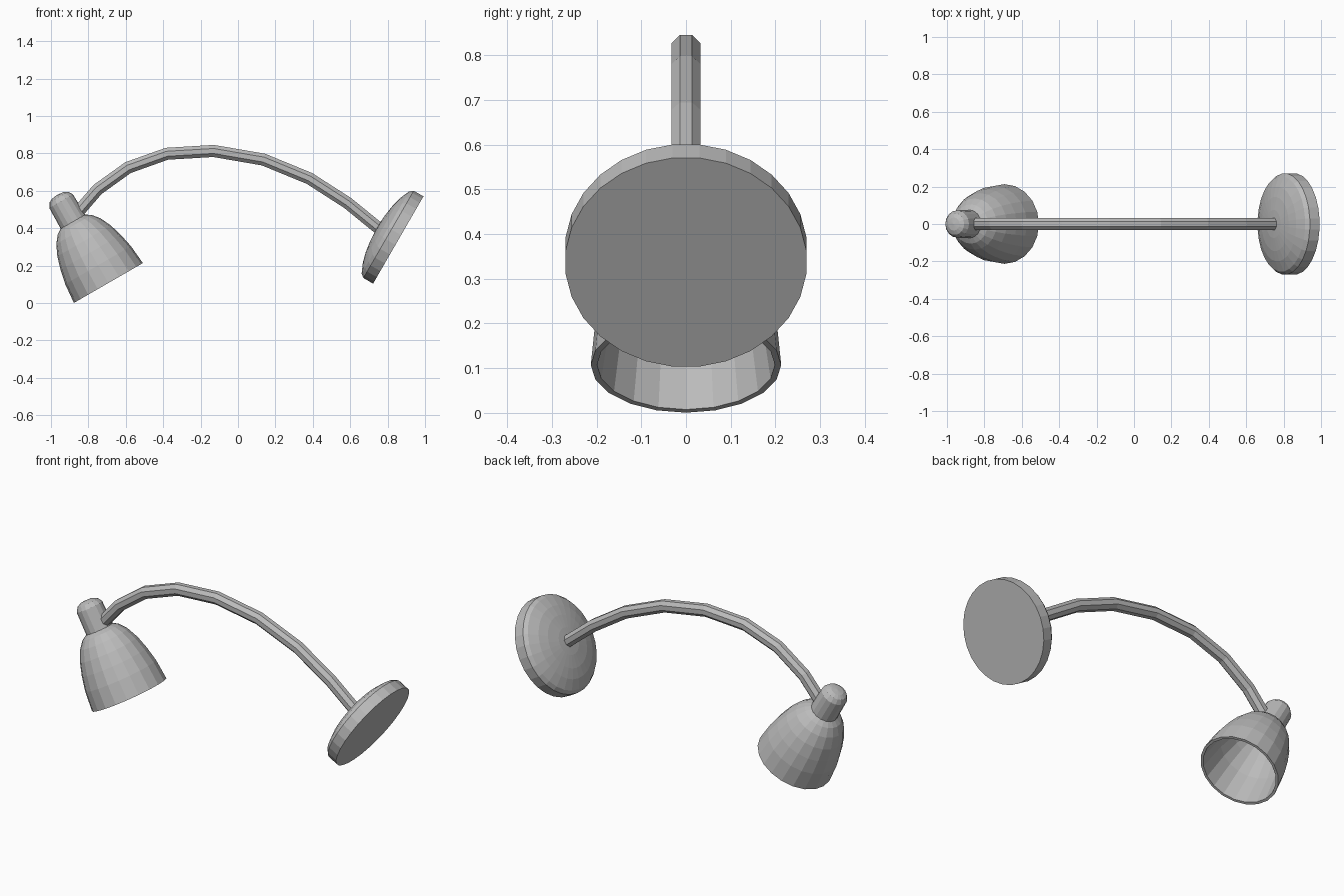
import bpy
import bmesh
from math import cos, sin, pi, radians
from mathutils import Vector, Matrix

cube = bpy.data.objects.get("Cube")
if cube:
    bpy.data.objects.remove(cube, do_unlink=True)

grey = bpy.data.materials.new("warm_grey_metal")
grey.use_nodes = True
COLOUR = (0.5, 0.5, 0.5, 1)
grey.diffuse_color = COLOUR
grey.node_tree.nodes["Principled BSDF"].inputs["Base Color"].default_value = COLOUR


def finish(name, bm, matrix=None):
    """Turn a bmesh into a flat-shaded object."""
    bmesh.ops.recalc_face_normals(bm, faces=bm.faces)
    mesh = bpy.data.meshes.new(name)
    bm.to_mesh(mesh)
    bm.free()
    mesh.materials.append(grey)
    obj = bpy.data.objects.new(name, mesh)
    bpy.context.collection.objects.link(obj)
    if matrix:
        obj.matrix_world = matrix
    return obj


def bridge(bm, a, b):
    """Join two rings; a ring of one vertex is a pole."""
    n = max(len(a), len(b))
    for i in range(n):
        j = (i + 1) % n
        quad = [a[i % len(a)], a[j % len(a)], b[j % len(b)], b[i % len(b)]]
        bm.faces.new(list(dict.fromkeys(quad)))


def lathe(name, profile, sides, matrix, phase=0.0):
    """Spin (radius, height) pairs around the local z axis."""
    bm = bmesh.new()
    rings = []
    for r, z in profile:
        count = sides if r > 0 else 1
        rings.append([bm.verts.new((r * cos(2 * pi * (i + phase) / sides),
                                    r * sin(2 * pi * (i + phase) / sides), z))
                      for i in range(count)])
    for a, b in zip(rings, rings[1:]):
        bridge(bm, a, b)
    return finish(name, bm, matrix)


def tube(name, path, radius, sides):
    """Sweep a polygon along a path in the xz plane."""
    bm = bmesh.new()
    pts = [Vector((x, 0, z)) for x, z in path]
    side = Vector((0, 1, 0))
    rings = []
    for k, p in enumerate(pts):
        tangent = (pts[min(k + 1, len(pts) - 1)] - pts[max(k - 1, 0)]).normalized()
        up = tangent.cross(side)
        angles = [2 * pi * (i + 0.5) / sides for i in range(sides)]
        rings.append([bm.verts.new(p + radius * (side * cos(t) + up * sin(t)))
                      for t in angles])
    for a, b in zip(rings, rings[1:]):
        bridge(bm, a, b)
    bm.faces.new(rings[0])
    bm.faces.new(rings[-1])
    return finish(name, bm)


def placed(x, z, tilt):
    return Matrix.Translation((x, 0, z)) @ Matrix.Rotation(radians(tilt), 4, 'Y')


# Wall plate: tilted disc with a shallow domed face
lathe("wall_plate",
      [(0, 0), (0.271, 0), (0.271, 0.06), (0.255, 0.08), (0.2, 0.104),
       (0.145, 0.118), (0.075, 0.128), (0, 0.132)],
      28, placed(0.857, 0.337, -60), phase=0.5)

# Lamp head: hollow shade, inner wall first, then lip and outer wall
head = placed(-0.693, 0.107, -30)
lathe("lamp_shade",
      [(0, 0.365), (0.09, 0.35), (0.145, 0.27), (0.175, 0.17), (0.199, 0),
       (0.213, 0), (0.203, 0.11), (0.186, 0.19), (0.165, 0.26),
       (0.137, 0.32), (0.105, 0.36), (0.065, 0.385), (0, 0.385)],
      20, head)

# Socket neck with rounded cap
lathe("socket_neck",
      [(0, 0.366), (0.076, 0.366), (0.073, 0.505), (0.058, 0.53),
       (0.035, 0.541), (0, 0.545)],
      16, head)

# Curved arm from the socket to the wall plate
tube("curved_arm",
     [(-0.865, 0.475), (-0.751, 0.607), (-0.588, 0.724), (-0.38, 0.798),
      (-0.131, 0.813), (0.136, 0.767), (0.382, 0.666), (0.586, 0.535),
      (0.752, 0.4)],
     0.035, 8)
